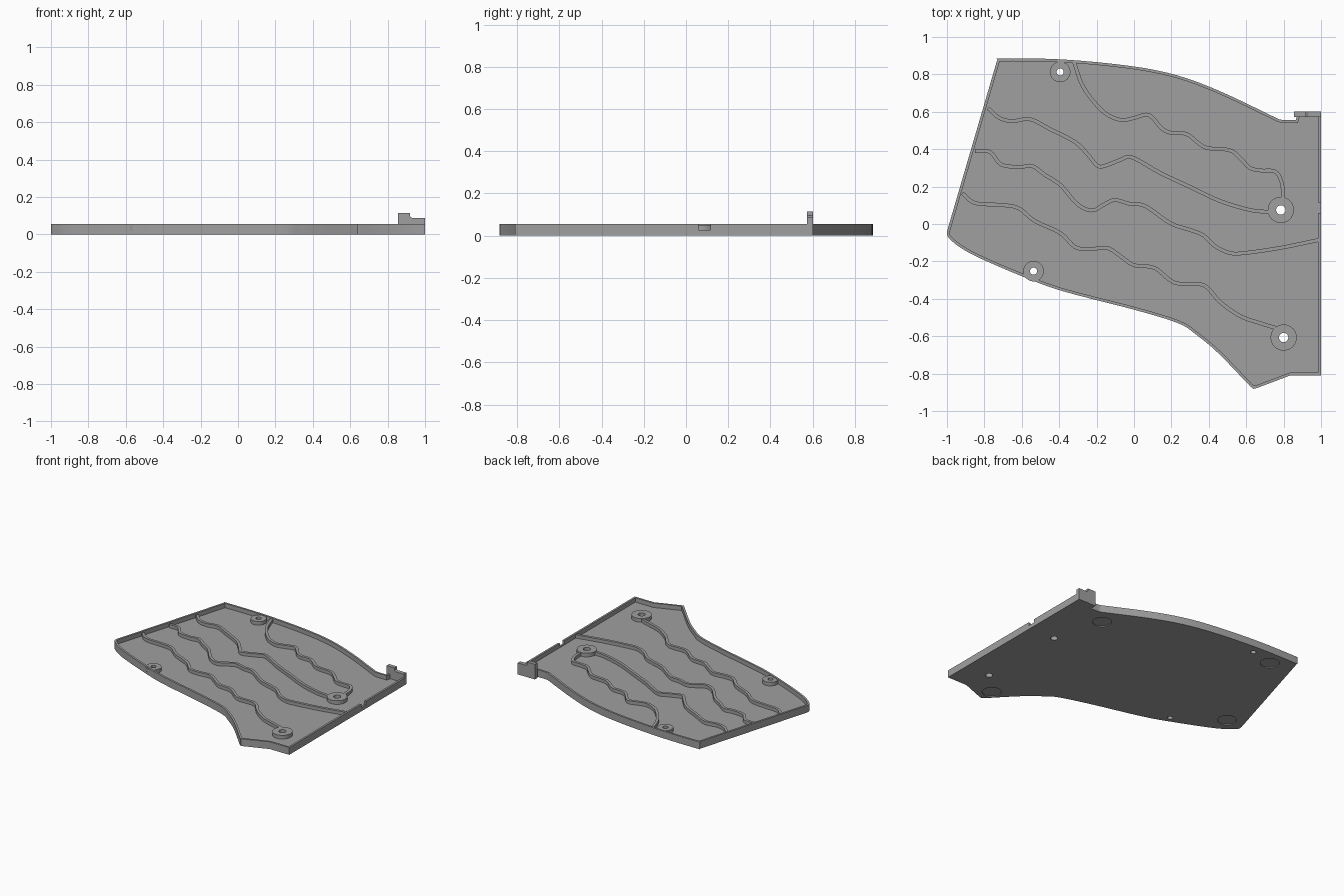
import bpy, bmesh, math
from mathutils import Vector

if "Cube" in bpy.data.objects:
    bpy.data.objects.remove(bpy.data.objects["Cube"])

gray = bpy.data.materials.new("plain_gray")
gray.diffuse_color = (0.35, 0.35, 0.35, 1)
gray.use_nodes = True
gray.node_tree.nodes["Principled BSDF"].inputs["Base Color"].default_value = gray.diffuse_color


def make(name, bm, smooth=True):
    bmesh.ops.recalc_face_normals(bm, faces=bm.faces[:])
    me = bpy.data.meshes.new(name)
    bm.to_mesh(me)
    bm.free()
    me.materials.append(gray)
    ob = bpy.data.objects.new(name, me)
    bpy.context.collection.objects.link(ob)
    if smooth:
        bpy.ops.object.select_all(action='DESELECT')
        ob.select_set(True)
        bpy.context.view_layer.objects.active = ob
        bpy.ops.object.shade_smooth_by_angle(angle=math.radians(30))
    return ob


def spline(pts, n=5):
    """Smooth curve through 2D points."""
    p = [Vector(q) for q in pts]
    p = [2 * p[0] - p[1]] + p + [2 * p[-1] - p[-2]]
    out = []
    for a, b, c, d in zip(p, p[1:], p[2:], p[3:]):
        for i in range(n):
            t = i / n
            out.append(0.5 * (2 * b + (c - a) * t + (2 * a - 5 * b + 4 * c - d) * t * t
                              + (3 * b - a - 3 * c + d) * t ** 3))
    return out + [p[-2]]


def offset(pts, d, closed):
    """Mitred parallel line, positive d lies to the right of travel."""
    out, n = [], len(pts)
    for i, p in enumerate(pts):
        a = pts[i - 1] if closed or i else p
        b = pts[(i + 1) % n] if closed or i < n - 1 else p
        u, v = p - a, b - p
        u = (u if u.length > 1e-6 else v).normalized()
        v = (v if v.length > 1e-6 else u).normalized()
        m = Vector((u.y + v.y, -u.x - v.x)).normalized()
        out.append(p + m * d / max(0.4, m.dot(Vector((u.y, -u.x)))))
    return out


def seg_dist(p, a, b):
    t = max(0, min(1, (p - a).dot(b - a) / (b - a).length_squared))
    return (p - a - (b - a) * t).length


def disc(x, y, r, n=32):
    return [Vector((x + r * math.cos(2 * math.pi * i / n), y + r * math.sin(2 * math.pi * i / n)))
            for i in range(n)]


def loop(bm, pts, z):
    return [bm.verts.new((p.x, p.y, z)) for p in pts]


def bridge(bm, a, b):
    """Quads between two closed loops, skipping collapsed corners."""
    for i in range(len(a)):
        j = (i + 1) % len(a)
        vs = list(dict.fromkeys((a[i], a[j], b[j], b[i])))
        if len(vs) > 2 and not bm.faces.get(vs):
            bm.faces.new(vs)


def fill(bm, loops):
    """Flat face bounded by an outer loop and hole loops."""
    edges = set()
    for l in loops:
        for i in range(len(l)):
            a, b = l[i], l[(i + 1) % len(l)]
            if a is not b:
                edges.add(bm.edges.get((a, b)) or bm.edges.new((a, b)))
    bmesh.ops.triangle_fill(bm, edges=list(edges), use_beauty=True)


FLOOR, RIM, RIDGE, WALL = 0.022, 0.055, 0.047, 0.015

# Tray outline, clockwise from the back left corner; the right side carries the notch points
back = spline([(-.735, .865), (-.727, .88), (-.705, .885), (-.385, .88), (-.02, .845), (.23, .795),
               (.46, .71), (.74, .577), (.775, .56), (.807, .556)], 4)
side = [Vector(p) for p in [(.865, .556), (.875, .59), (1, .59), (1, .116), (1, .115), (1, .06),
                            (1, .059), (1, -.81), (.835, -.81)]]
front = spline([(.66, -.876), (.64, -.88), (.62, -.866), (.45, -.69), (.33, -.59), (.235, -.53),
                (0, -.458), (-.385, -.358), (-.61, -.275), (-.83, -.18), (-.93, -.125), (-.985, -.08),
                (-1, -.055), (-.997, -.03)], 4)
outline = back + side + front
n = len(outline)
inner = offset(outline, WALL, True)
good = [i for i, p in enumerate(inner)
        if min(seg_dist(p, outline[k - 1], outline[k]) for k in range(n)) > .9 * WALL]
snap = [min(good, key=lambda g: min((g - i) % n, (i - g) % n)) for i in range(n)]

# Screw bosses: x, y, outer radius, hole radius; foot recesses: x, y
bosses = [(-.395, .813, .055, .019), (-.537, -.252, .055, .019),
          (.785, .075, .07, .025), (.8, -.607, .07, .025)]
feet = [(.674, .46), (-.58, .77), (-.86, -.024), (.636, -.774)]

# Tray: bottom, outer wall, rim, inner wall and floor as one shell
bm = bmesh.new()
heights = [.028 if p.x > .99 and .0595 < p.y < .1155 else RIM for p in outline]
base = loop(bm, outline, 0)
top = [bm.verts.new((p.x, p.y, h)) for p, h in zip(outline, heights)]
lip = {g: bm.verts.new((inner[g].x, inner[g].y, heights[g])) for g in good}
low = {g: bm.verts.new((inner[g].x, inner[g].y, FLOOR)) for g in good}
lip, low = [lip[g] for g in snap], [low[g] for g in snap]
bridge(bm, base, top)
bridge(bm, top, lip)
bridge(bm, lip, low)
under, over = [base], [low]
for x, y, r, h in bosses:
    under.append(loop(bm, disc(x, y, h), 0))
    over.append(loop(bm, disc(x, y, h), FLOOR))
    bridge(bm, under[-1], over[-1])
for x, y in feet:
    under.append(loop(bm, disc(x, y, .066), 0))
    cap = loop(bm, disc(x, y, .066), .006)
    bridge(bm, under[-1], cap)
    bm.faces.new(cap)
fill(bm, under)
fill(bm, over)
make("tray", bm)

# Ring bosses around the screw holes
for i, (x, y, r, h) in enumerate(bosses):
    bm = bmesh.new()
    rings = [loop(bm, disc(x, y, q), z) for q, z in ((r, FLOOR), (r, .05), (h, .05), (h, FLOOR))]
    for k in range(4):
        bridge(bm, rings[k], rings[(k + 1) % 4])
    make(f"screw_boss_{i}", bm)

# Wavy ridges across the floor
ridges = {
    "back": [(-.32, .865), (-.28, .75), (-.22, .66), (-.15, .59), (-.07, .556), (0, .567), (.064, .585),
             (.1, .567), (.15, .51), (.2, .487), (.283, .48), (.38, .41), (.51, .395), (.57, .35),
             (.62, .3), (.68, .286), (.755, .28), (.79, .22), (.797, .135)],
    "upper_middle": [(-.78, .62), (-.72, .567), (-.65, .55), (-.556, .56), (-.45, .508), (-.315, .438),
                     (-.246, .37), (-.193, .31), (-.144, .315), (-.075, .342), (-.01, .356), (.14, .273),
                     (.3, .198), (.46, .123), (.62, .075), (.725, .064)],
    "lower_middle": [(-.85, .39), (-.77, .385), (-.71, .318), (-.61, .305), (-.545, .31), (-.475, .262),
                     (-.395, .21), (-.315, .118), (-.26, .08), (-.21, .075), (-.155, .107), (-.1, .128),
                     (-.02, .107), (.06, .096), (.193, .005), (.3, -.032), (.37, -.06), (.433, -.118),
                     (.513, -.155), (.593, -.155), (.78, -.128), (.99, -.085)],
    "front": [(-.918, .165), (-.85, .112), (-.717, .102), (-.62, .086), (-.53, .016), (-.395, -.048),
              (-.315, -.123), (-.235, -.134), (-.144, -.128), (-.075, -.17), (0, -.22), (.11, -.235),
              (.22, -.315), (.37, -.326), (.46, -.417), (.567, -.492), (.674, -.53), (.755, -.555)],
}
for name, pts in ridges.items():
    line = spline(pts, 5)
    left, right = offset(line, -.01, False), offset(line, .01, False)
    bm = bmesh.new()
    rows = [loop(bm, s, z) for s, z in ((right, .015), (right, RIDGE), (left, RIDGE), (left, .015))]
    sections = list(zip(*rows))
    for a, b in zip(sections, sections[1:]):
        bridge(bm, a, b)
    bm.faces.new(sections[0])
    bm.faces.new(sections[-1])
    make(f"ridge_{name}", bm)

# Stepped tab at the back right corner
profile = [(.855, 0), (1, 0), (1, .088), (.932, .088), (.92, .095), (.92, .115), (.855, .115)]
bm = bmesh.new()
ends = [[bm.verts.new((x, y, z)) for x, z in profile] for y in (.572, .602)]
bridge(bm, *ends)
for e in ends:
    bm.faces.new(e)
make("corner_tab", bm, False)
